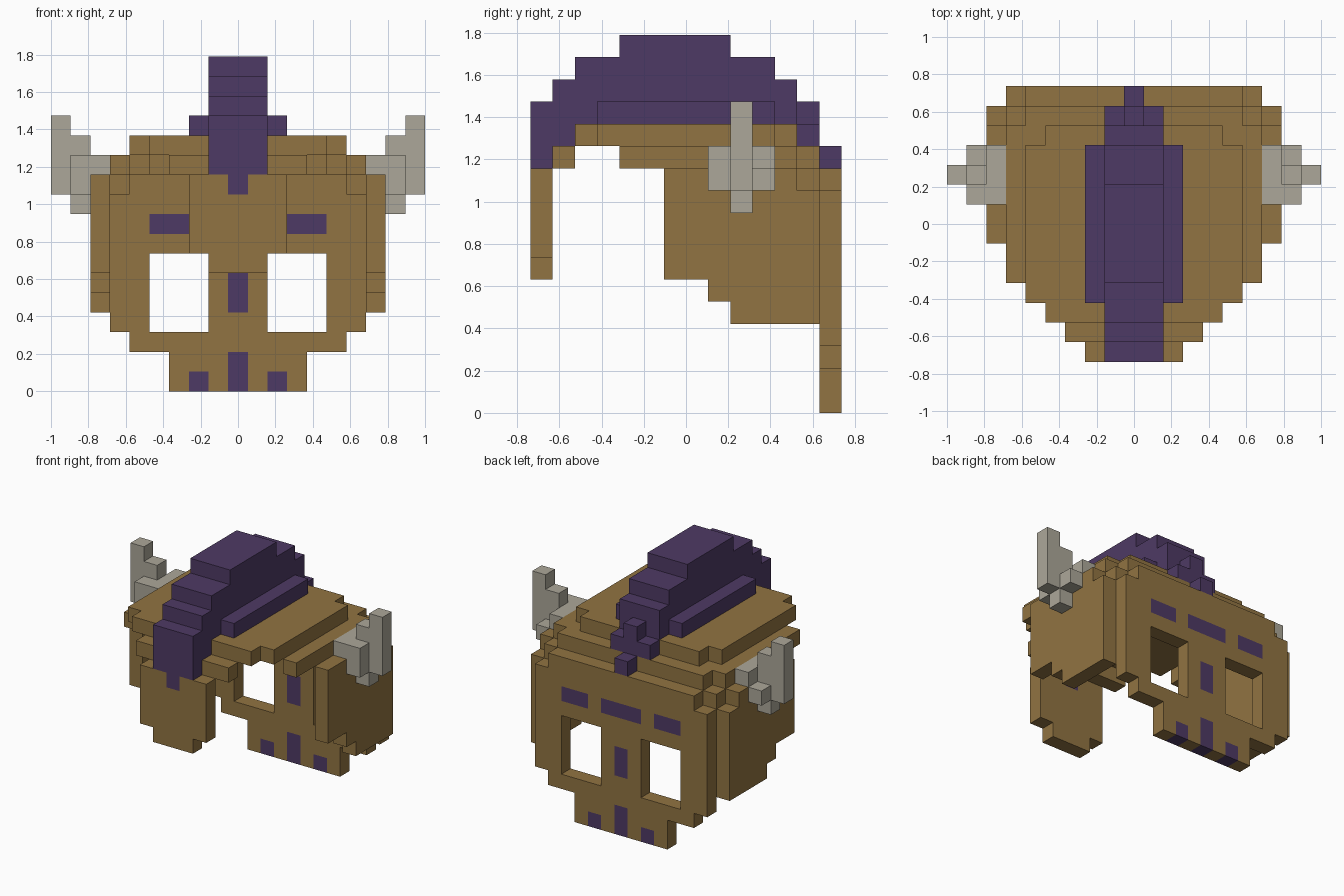
import bpy, bmesh
from mathutils import Vector

if "Cube" in bpy.data.objects:
    bpy.data.objects.remove(bpy.data.objects["Cube"], do_unlink=True)

U = 2 / 19  # edge length of one block


def make_material(name, rgb):
    mat = bpy.data.materials.new(name)
    mat.use_nodes = True
    colour = (*rgb, 1)
    mat.diffuse_color = colour
    bsdf = mat.node_tree.nodes["Principled BSDF"]
    bsdf.inputs["Base Color"].default_value = colour
    bsdf.inputs["Roughness"].default_value = 0.8
    return mat


BRONZE = make_material("bronze brown", (0.285, 0.174, 0.054))
PURPLE = make_material("dark purple", (0.076, 0.042, 0.128))
BONE = make_material("bone grey", (0.413, 0.387, 0.32))


def block(x, y, z):
    """Cells in the given ranges; x counts whole blocks from the middle one."""
    return {(i, j, k) for i in range(*x) for j in range(*y) for k in range(*z)}


def slab(half, y, z):
    """Centred block reaching `half` cells either side of the middle one."""
    return block((-half, half + 1), y, z)


def both(cells):
    return cells | {(-i, j, k) for i, j, k in cells}


def build(name, cells, material, painted=frozenset()):
    """Make one object from the outer skin of a set of cells."""
    bm = bmesh.new()
    corners = {}

    def corner(p):
        key = tuple(round(c * 2) for c in p)
        if key not in corners:
            corners[key] = bm.verts.new(p * U)
        return corners[key]

    for cell in cells:
        centre = Vector(cell) + Vector((0, 0.5, 0.5))
        for axis in range(3):
            for sign in (-1, 1):
                near = list(cell)
                near[axis] += sign
                if tuple(near) in cells:
                    continue
                n, a, b = Vector(), Vector(), Vector()
                n[axis] = sign / 2
                a[(axis + 1) % 3] = 0.5
                b[(axis + 2) % 3] = sign / 2
                mid = centre + n
                face = bm.faces.new([corner(p) for p in (mid - a - b, mid + a - b, mid + a + b, mid - a + b)])
                face.material_index = int(cell in painted)
    # Merge neighbouring squares of one colour into flat panels
    bmesh.ops.dissolve_limit(bm, angle_limit=0.01, verts=bm.verts[:], edges=bm.edges[:], delimit={'MATERIAL'})
    mesh = bpy.data.meshes.new(name)
    bm.to_mesh(mesh)
    bm.free()
    mesh.materials.append(material)
    if painted:
        mesh.materials.append(PURPLE)
    obj = bpy.data.objects.new(name, mesh)
    bpy.context.collection.objects.link(obj)
    return obj


# Skull-like rear mask with eye openings, brow marks, nose and teeth
BACK = (6, 7)
mask = slab(3, BACK, (0, 2)) | slab(5, BACK, (2, 3)) | slab(6, BACK, (3, 10)) | slab(5, BACK, (10, 11))
mask -= both(block((2, 5), BACK, (3, 7)))
marks = slab(0, BACK, (0, 2)) | slab(0, BACK, (4, 6)) | slab(1, BACK, (8, 9))
marks |= both(block((2, 3), BACK, (0, 1)) | block((3, 5), BACK, (8, 9)))
build("rear_mask", mask, BRONZE, marks)

# Cheek guards with a stepped lower edge, one block thick
cheek = block((7, 8), (-1, 5), (6, 11)) | block((7, 8), (5, 6), (4, 10))
cheek |= block((7, 8), (1, 5), (5, 6)) | block((7, 8), (2, 5), (4, 5))
build("left_cheek_guard", cheek, BRONZE)
build("right_cheek_guard", {(-i, j, k) for i, j, k in cheek}, BRONZE)

# Rim around the crown, with a separate brow piece at the front
rim = both(block((6, 7), (-3, 5), (11, 12)) | block((5, 6), (4, 5), (11, 12)) | block((6, 7), (5, 6), (10, 11)))
rim |= slab(5, (5, 6), (11, 12))
build("crown_rim", rim, BRONZE)
build("front_brow", slab(3, (-6, -5), (11, 12)), BRONZE)

# Flat crown plate
build("crown_plate", slab(5, (-4, 4), (12, 13)) | slab(4, (-5, 5), (12, 13)), BRONZE)

# Hanging front plate with the tip of the crest marked on it
FRONT = (-7, -6)
plate = slab(2, FRONT, (7, 11)) | slab(1, FRONT, (6, 7))
build("front_plate", plate, BRONZE, slab(0, FRONT, (10, 11)))

# Stepped crest running front to back
crest = slab(2, (-4, 4), (13, 14))
for y, z in (((-7, -6), (11, 14)), ((-6, -5), (12, 15)), ((-5, 4), (13, 16)),
             ((-3, 2), (16, 17)), ((4, 5), (13, 15)), ((5, 6), (12, 13))):
    crest |= slab(1, y, z)
crest |= slab(0, (5, 6), (13, 14)) | slab(0, BACK, (11, 12))
build("crest", crest, PURPLE)

# Upturned horns
horn = block((7, 8), (1, 4), (11, 12)) | block((8, 9), (1, 3), (10, 12)) | block((8, 9), (3, 4), (10, 11))
horn |= block((8, 9), (2, 3), (9, 13)) | block((9, 10), (2, 3), (10, 14))
build("left_horn", horn, BONE)
build("right_horn", {(-i, j, k) for i, j, k in horn}, BONE)
